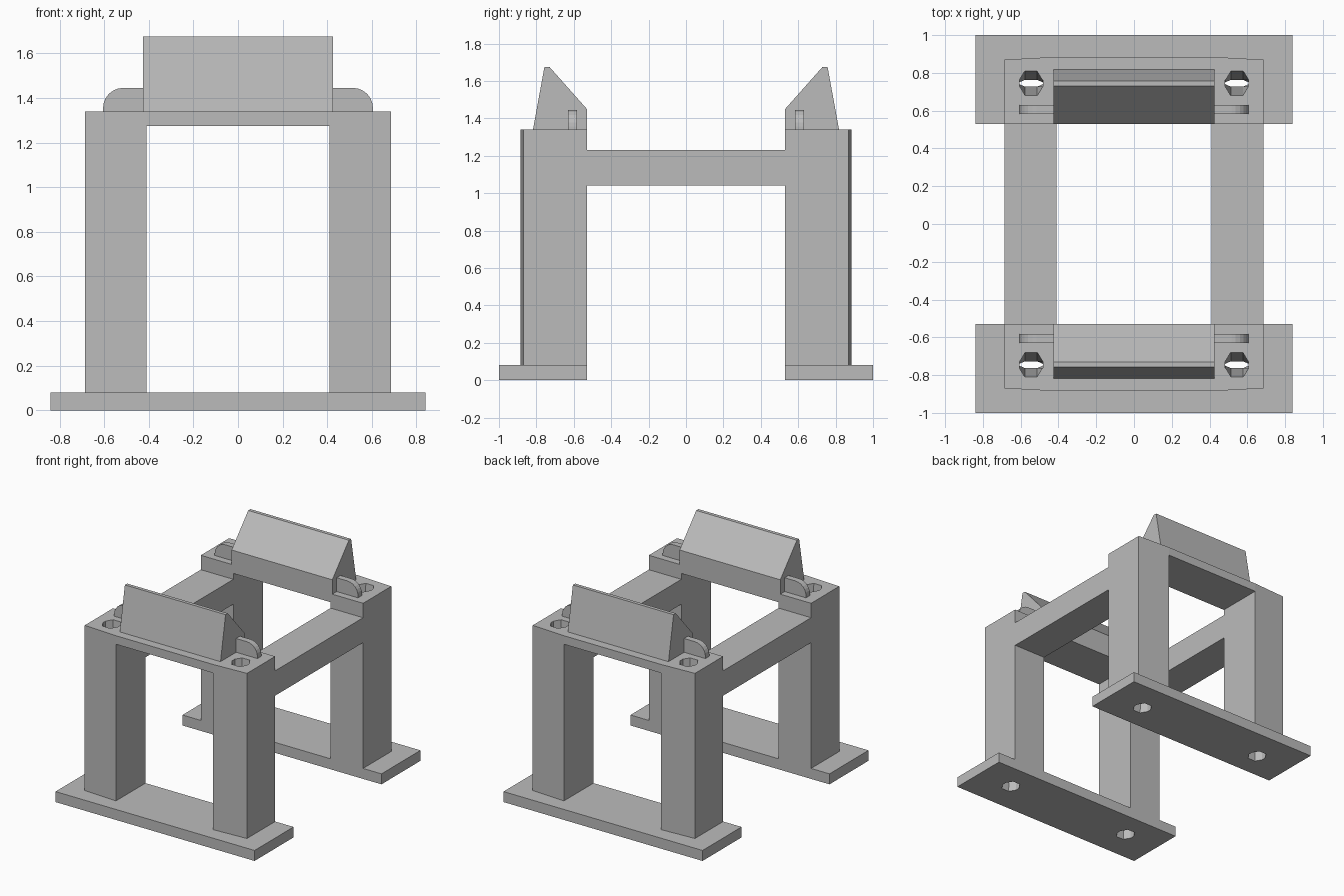
import bpy, bmesh
from math import sin, cos, pi
from mathutils import Vector

cube = bpy.data.objects.get("Cube")
if cube:
    bpy.data.objects.remove(cube, do_unlink=True)

grey = bpy.data.materials.new("plain grey")
grey.use_nodes = True
grey.diffuse_color = (0.5, 0.5, 0.5, 1)
grey.node_tree.nodes["Principled BSDF"].inputs["Base Color"].default_value = (0.5, 0.5, 0.5, 1)


def loft(name, rings, flip=(1, 1)):
    """Closed solid through rings of points, mirrored in x and y by flip."""
    bm = bmesh.new()
    loops = [[bm.verts.new((x * flip[0], y * flip[1], z)) for x, y, z in r] for r in rings]
    n = len(loops[0])
    for a, b in zip(loops, loops[1:]):
        for i in range(n):
            j = (i + 1) % n
            bm.faces.new((a[i], a[j], b[j], b[i]))
    bm.faces.new(loops[0])
    bm.faces.new(loops[-1])
    bmesh.ops.recalc_face_normals(bm, faces=bm.faces)
    mesh = bpy.data.meshes.new(name)
    bm.to_mesh(mesh)
    bm.free()
    mesh.materials.append(grey)
    obj = bpy.data.objects.new(name, mesh)
    bpy.context.collection.objects.link(obj)
    return obj


def box(name, x0, x1, y0, y1, z0, z1, flip=(1, 1)):
    outline = [(x0, y0), (x1, y0), (x1, y1), (x0, y1)]
    return loft(name, [[(x, y, z) for x, y in outline] for z in (z0, z1)], flip)


def bore(obj, cutter):
    mod = obj.modifiers.new("bore", 'BOOLEAN')
    mod.operation = 'DIFFERENCE'
    mod.solver = 'EXACT'
    mod.object = cutter


INNER, OUTER, TOP, BASE = 0.53, 0.885, 1.34, 0.08
leg_outline = [(0.41, INNER), (0.685, INNER), (0.685, 0.87), (0.41, OUTER)]
hole_outline = [(0.062, 0.018), (0.032, 0.068), (-0.032, 0.068), (-0.062, 0.018),
                (-0.062, -0.018), (-0.032, -0.068), (0.032, -0.068), (0.062, -0.018)]
wedge_profile = [(INNER, TOP), (INNER, 1.45), (0.73, 1.675), (0.757, 1.675), (0.818, TOP)]

# Fin outline with a rounded outer shoulder
fin_profile = [(0.425, TOP), (0.605, TOP)]
fin_profile += [(0.515 + 0.09 * cos(a), 1.355 + 0.09 * sin(a)) for a in [i * pi / 12 for i in range(7)]]
fin_profile += [(0.425, 1.445)]

for side, sy in (("front", -1), ("back", 1)):
    # Foot plate, top beam and wedge stop
    plate = box(side + "_foot_plate", -0.84, 0.84, INNER, 1, 0, BASE, (1, sy))
    box(side + "_top_beam", -0.41, 0.41, INNER, OUTER, 1.275, TOP, (1, sy))
    loft(side + "_wedge_stop", [[(x, y, z) for y, z in wedge_profile] for x in (-0.425, 0.425)], (1, sy))

    for hand, sx in (("left", 1), ("right", -1)):
        name, flip = side + "_" + hand, (sx, sy)
        # Upright leg
        leg = loft(name + "_leg", [[(x, y, z) for x, y in leg_outline] for z in (BASE, TOP)], flip)
        # Rounded locating fin
        loft(name + "_fin", [[(x, y, z) for x, z in fin_profile] for y in (0.583, 0.63)], flip)
        # Bolt hole narrowing to a slot halfway down
        cutter = loft(name + "_hole_cutter",
                      [[(0.545 + x, 0.745 + y * k, z) for x, y in hole_outline]
                       for z, k in ((-0.05, 1), (0.7, 0.27), (1.4, 1))], flip)
        cutter.hide_render = True
        cutter.hide_viewport = True
        bore(leg, cutter)
        bore(plate, cutter)

# Side rails joining the two frames
for hand, sx in (("left", 1), ("right", -1)):
    box(hand + "_side_rail", 0.41, 0.685, -INNER, INNER, 1.04, 1.23, (sx, 1))
